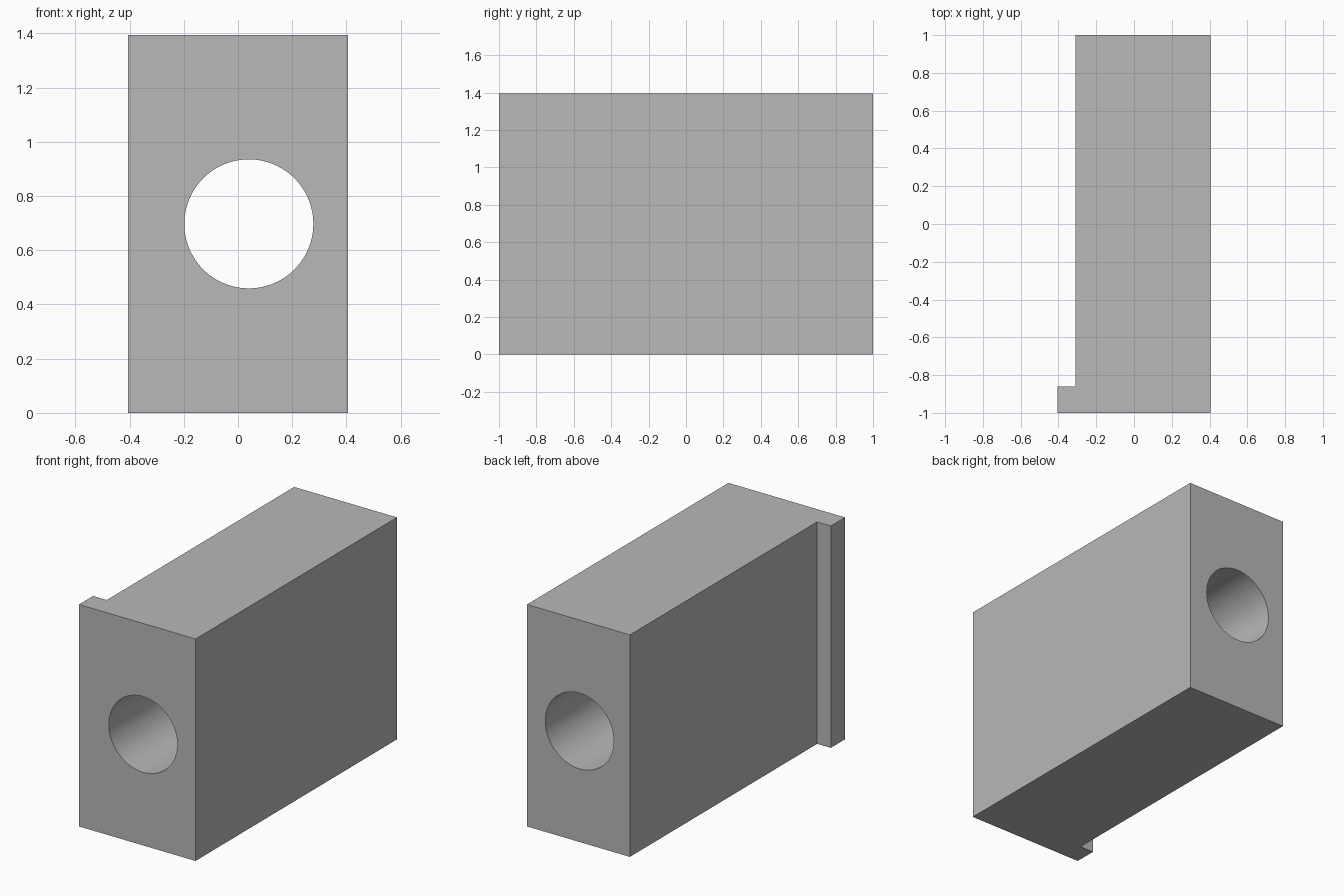
import bpy
import bmesh
import math

cube = bpy.data.objects.get("Cube")
if cube:
    bpy.data.objects.remove(cube, do_unlink=True)

HEIGHT = 1.395
BORE_X, BORE_RADIUS = 0.04, 0.238

grey = bpy.data.materials.new("plain grey")
grey.use_nodes = True
grey.diffuse_color = (0.48, 0.48, 0.48, 1)
grey.node_tree.nodes["Principled BSDF"].inputs["Base Color"].default_value = grey.diffuse_color

# Block with a narrow lip along one front edge, extruded from its plan
plan = [(-0.405, -1), (0.405, -1), (0.405, 1), (-0.31, 1), (-0.31, -0.86), (-0.405, -0.86)]
bm = bmesh.new()
base = bm.faces.new([bm.verts.new((x, y, 0)) for x, y in plan])
top = bmesh.ops.extrude_face_region(bm, geom=[base])["geom"]
bmesh.ops.translate(bm, vec=(0, 0, HEIGHT), verts=[v for v in top if isinstance(v, bmesh.types.BMVert)])
bmesh.ops.recalc_face_normals(bm, faces=bm.faces)
mesh = bpy.data.meshes.new("bored_block")
bm.to_mesh(mesh)
bm.free()
block = bpy.data.objects.new("bored_block", mesh)
bpy.context.collection.objects.link(block)
mesh.materials.append(grey)

# Round bore running from front to back
bpy.ops.mesh.primitive_cylinder_add(vertices=96, radius=BORE_RADIUS, depth=3,
                                    location=(BORE_X, 0, HEIGHT / 2),
                                    rotation=(math.pi / 2, 0, 0))
cutter = bpy.context.object
cutter.name = "bore_cutter"
cutter.hide_render = True
cutter.data.materials.append(grey)

bore = block.modifiers.new("bore", "BOOLEAN")
bore.operation = "DIFFERENCE"
bore.solver = "EXACT"
bore.object = cutter

bpy.ops.object.select_all(action="DESELECT")
block.select_set(True)
bpy.context.view_layer.objects.active = block
bpy.ops.object.modifier_apply(modifier=bore.name)
bpy.data.objects.remove(cutter, do_unlink=True)

# Smooth bore wall, crisp block edges
bpy.ops.object.shade_smooth_by_angle(angle=math.radians(30))
